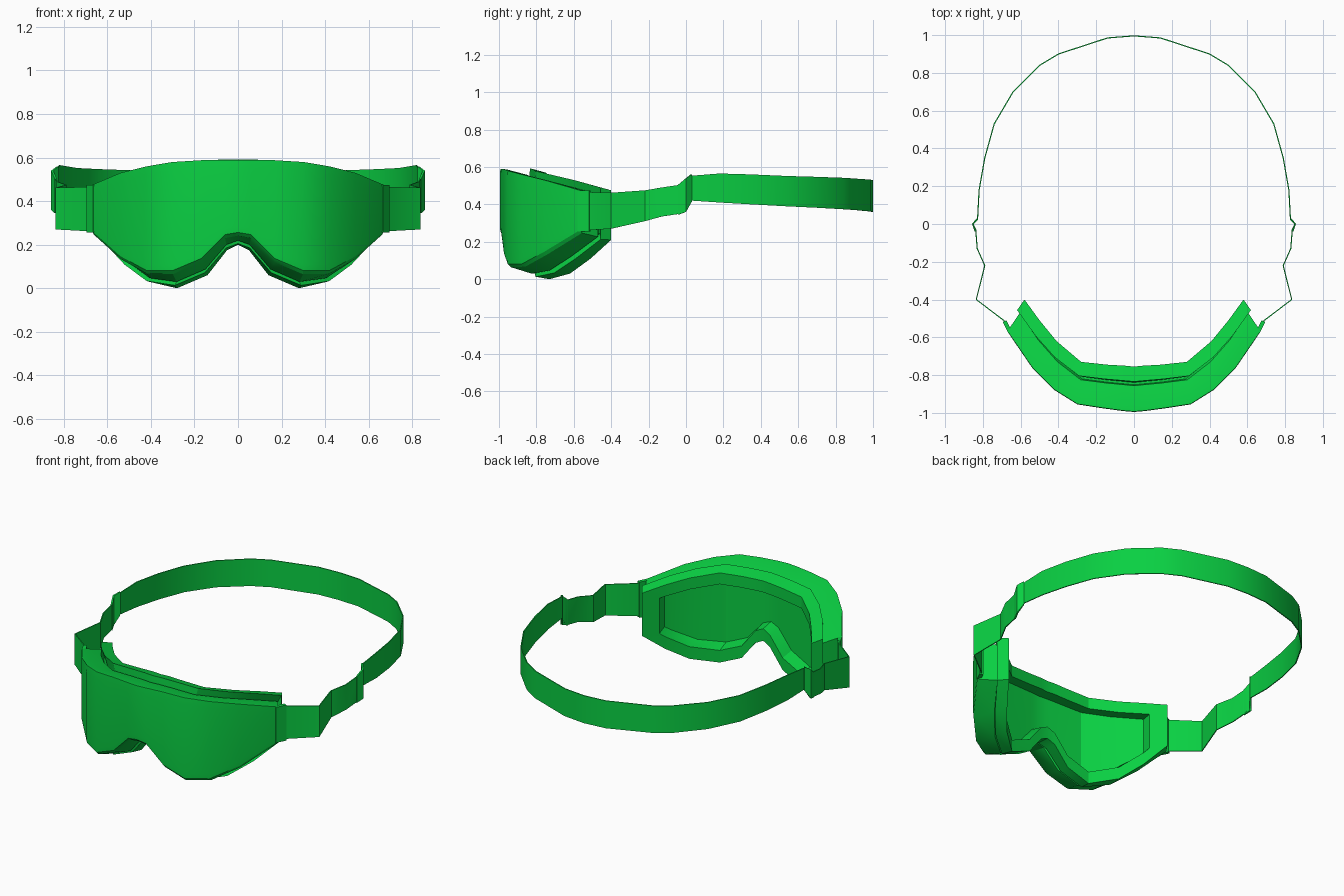
import bpy, bmesh, math
from mathutils import Vector, Matrix

if "Cube" in bpy.data.objects:
    bpy.data.objects.remove(bpy.data.objects["Cube"])

green = bpy.data.materials.new("green")
green.diffuse_color = (0.003, 0.63, 0.055, 1)
green.use_nodes = True
green.node_tree.nodes["Principled BSDF"].inputs["Base Color"].default_value = green.diffuse_color


def finish(bm, name, angle=30):
    bmesh.ops.recalc_face_normals(bm, faces=bm.faces)
    mesh = bpy.data.meshes.new(name)
    bm.to_mesh(mesh)
    bm.free()
    mesh.materials.append(green)
    ob = bpy.data.objects.new(name, mesh)
    bpy.context.collection.objects.link(ob)
    bpy.ops.object.select_all(action='DESELECT')
    ob.select_set(True)
    bpy.context.view_layer.objects.active = ob
    bpy.ops.object.shade_smooth_by_angle(angle=math.radians(angle))
    return ob


def band(name, path, thick, angle=30):
    """Flat band through points (x, y, low z, high z) with real thickness."""
    bm = bmesh.new()
    cols = []
    for i, (x, y, lo, hi) in enumerate(path):
        a, b = path[max(i - 1, 0)], path[min(i + 1, len(path) - 1)]
        n = Vector((b[1] - a[1], a[0] - b[0])).normalized() * thick / 2
        cols.append([bm.verts.new((x + s * n.x, y + s * n.y, z))
                     for s, z in ((1, lo), (1, hi), (-1, hi), (-1, lo))])
    for a, b in zip(cols, cols[1:]):
        for i in range(4):
            j = (i + 1) % 4
            bm.faces.new((a[i], a[j], b[j], b[i]))
    bm.faces.new(cols[0])
    bm.faces.new(cols[-1])
    return finish(bm, name, angle)


# Half outlines from nose to temple: x, y, top z, bottom z
FRONT = [(0, -.995, .59, .245), (.06, -.99, .59, .235), (.17, -.975, .588, .125),
         (.30, -.955, .58, .07), (.42, -.88, .56, .07), (.54, -.76, .53, .135),
         (.67, -.57, .475, .25)]
BACK = [(0, -.755, .57, .20), (.05, -.75, .57, .175), (.14, -.745, .565, .06),
        (.28, -.73, .555, .0), (.41, -.62, .53, .03), (.50, -.51, .505, .11),
        (.58, -.40, .475, .21)]


def ring(bm, t, top_in, low_in, end_in=0, pull=0):
    """Goggle outline at depth t (0 front, 1 back), shrunk at top, bottom, ends.
    pull slides the end station along the curve towards its neighbour."""
    half = [[a + (b - a) * t for a, b in zip(f, k)] for f, k in zip(FRONT, BACK)]
    half[-1] = [a + (b - a) * pull for a, b in zip(half[-1], half[-2])]
    full = [(-x, y, hi, lo) for x, y, hi, lo in half[:0:-1]] + half
    s = 1 - end_in
    top = [bm.verts.new((x * s, y, hi - top_in)) for x, y, hi, lo in full]
    low = [bm.verts.new((x * s, y, lo + low_in)) for x, y, hi, lo in full]
    return top, low


# Goggle body: lens edge, frame, groove, padded flange, eye opening
LAYERS = [(0, .04, .04, 0, .12), (.01, 0, .012), (.08, 0, 0), (.58, .02, .0, .02),
          (.60, .05, .02, .05), (.65, .05, .02, .05), (.67, -.015, -.01, -.015),
          (1, 0, 0), (1, .07, .075, 0, .75), (.68, .07, .075, 0, .75)]
bm = bmesh.new()
rings = [ring(bm, *layer) for layer in LAYERS]
loops = [top + low[::-1] for top, low in rings]
for a, b in zip(loops, loops[1:]):
    for i in range(len(a)):
        j = (i + 1) % len(a)
        bm.faces.new((a[i], a[j], b[j], b[i]))
# Lens outer and inner panes
for top, low in (rings[0], rings[-1]):
    for i in range(len(top) - 1):
        bm.faces.new((top[i], top[i + 1], low[i + 1], low[i]))
finish(bm, "goggle_body", 28)

# Strap: from back of head to the temple clip
STRAP = [(0, .996, .36, .53), (.14, .985, .362, .532), (.40, .90, .37, .538),
         (.50, .84, .374, .542), (.64, .70, .382, .547), (.74, .53, .39, .552),
         (.79, .35, .40, .56), (.82, .18, .41, .565), (.828, .03, .42, .553),
         (.852, .0, .39, .53), (.838, -.03, .35, .505), (.83, -.13, .335, .49),
         (.79, -.22, .31, .475), (.835, -.40, .27, .462), (.69, -.51, .262, .465),
         (.655, -.56, .262, .465)]
band("strap", [(-x, y, lo, hi) for x, y, lo, hi in STRAP[:0:-1]] + STRAP, .006)

# Slider buckles on the strap beside the ears, and temple clips on the frame
SLIDER = [(.828, .028, .415, .56), (.853, 0, .36, .54), (.838, -.04, .345, .505)]
CLIP = [(.685, -.515, .255, .475), (.655, -.575, .255, .475)]
for side, name in ((1, "right"), (-1, "left")):
    for part, pts, thick in (("slider", SLIDER, .01), ("clip", CLIP, .022)):
        band(name + "_" + part, [(side * x, y, lo, hi) for x, y, lo, hi in pts], thick)
